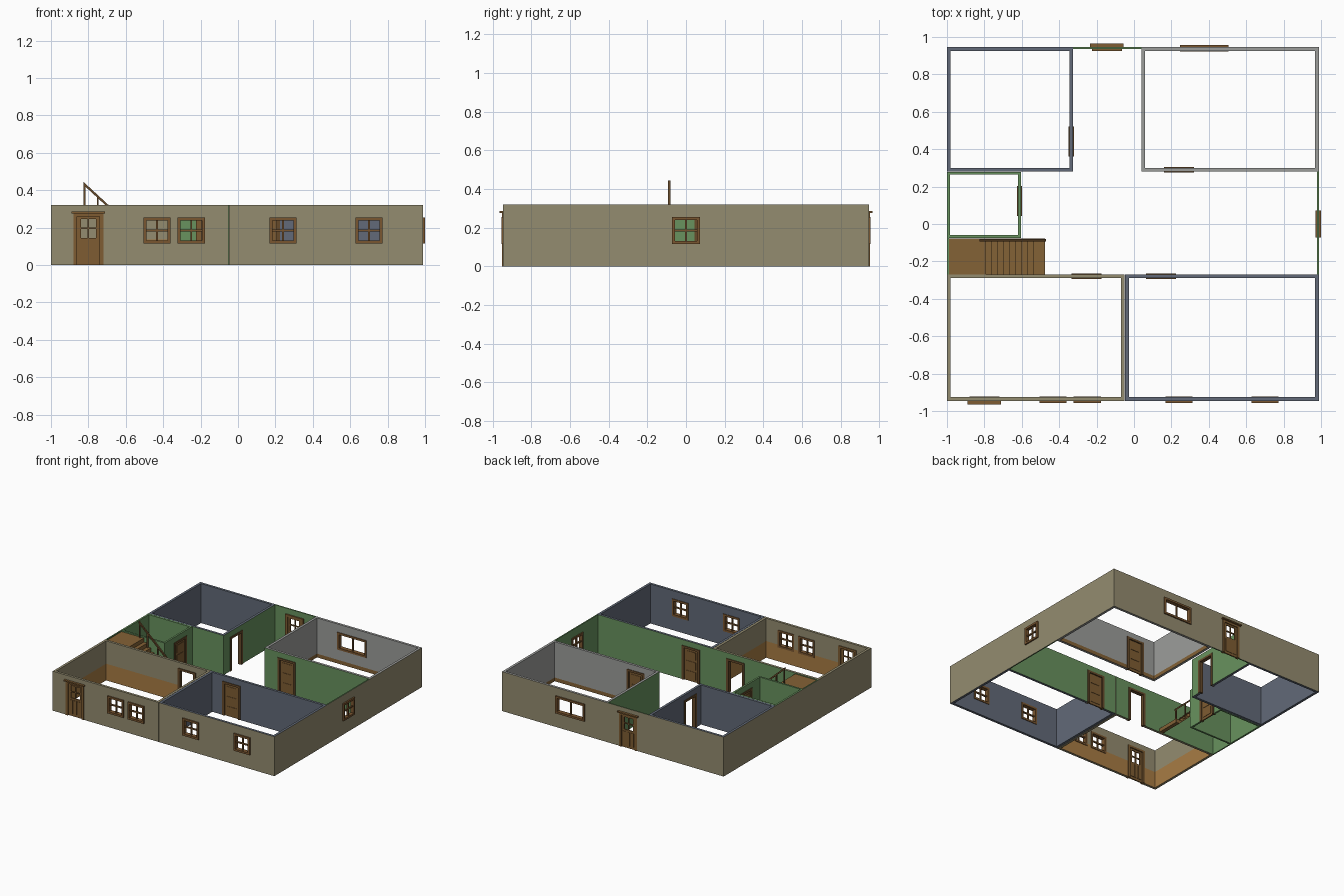
import bpy, bmesh, math

if "Cube" in bpy.data.objects:
    bpy.data.objects.remove(bpy.data.objects["Cube"])


def material(name, r, g, b):
    lin = [((c / 255 + 0.055) / 1.055) ** 2.4 for c in (r, g, b)]
    m = bpy.data.materials.new(name)
    m.diffuse_color = (*lin, 1)
    m.use_nodes = True
    m.node_tree.nodes["Principled BSDF"].inputs["Base Color"].default_value = m.diffuse_color
    return m


KHAKI = material("khaki plaster", 148, 140, 112)
GREEN = material("green paint", 104, 146, 94)
SLATE = material("slate blue paint", 98, 106, 120)
GREY = material("light grey paint", 156, 157, 155)
OAK = material("oak wainscot", 168, 124, 68)
STAIR = material("stair wood", 132, 98, 54)
TRIM = material("window trim brown", 122, 86, 48)
DOOR = material("door wood", 126, 92, 50)
FRAME = material("dark frame brown", 102, 74, 42)

H = 0.32  # wall height


def finish(name, bm, mats):
    bmesh.ops.recalc_face_normals(bm, faces=bm.faces[:])
    me = bpy.data.meshes.new(name)
    bm.to_mesh(me)
    bm.free()
    for m in mats:
        me.materials.append(m)
    ob = bpy.data.objects.new(name, me)
    bpy.context.collection.objects.link(ob)
    return ob


def place(axis, u, n, z):
    """u runs along the wall, n across it."""
    return (u, n, z) if axis == 'x' else (n, u, z)


def bars(name, axis, boxes, mat):
    """One object made of boxes (u0, u1, n0, n1, z0, z1)."""
    bm = bmesh.new()
    for u0, u1, n0, n1, z0, z1 in boxes:
        v = [bm.verts.new(place(axis, u, n, z)) for u in (u0, u1) for n in (n0, n1) for z in (z0, z1)]
        for f in ((0, 1, 3, 2), (4, 5, 7, 6), (0, 1, 5, 4), (2, 3, 7, 6), (0, 2, 6, 4), (1, 3, 7, 5)):
            bm.faces.new([v[i] for i in f])
    return finish(name, bm, [mat])


def wall(name, axis, n0, n1, u0, u1, neg, pos, top, holes=(), band=None, caps=None):
    """Wall with openings (u0, u1, z0, z1); each side has its own colour, band = (colour, height, side)."""
    us = sorted({u0, u1, *[h[0] for h in holes], *[h[1] for h in holes]})
    zs = sorted({0, H, *[h[2] for h in holes], *[h[3] for h in holes], *([band[1]] if band else [])})
    caps = caps or (top, top)
    mats = []
    bm, cache = bmesh.new(), {}

    def solid(i, k):
        if not (0 <= i < len(us) - 1 and 0 <= k < len(zs) - 1):
            return False
        u, z = (us[i] + us[i + 1]) / 2, (zs[k] + zs[k + 1]) / 2
        return not any(h[0] < u < h[1] and h[2] < z < h[3] for h in holes)

    def quad(pts, mat):
        vs = []
        for p in pts:
            if p not in cache:
                cache[p] = bm.verts.new(place(axis, *p))
            vs.append(cache[p])
        if mat not in mats:
            mats.append(mat)
        bm.faces.new(vs).material_index = mats.index(mat)

    for i in range(len(us) - 1):
        for k in range(len(zs) - 1):
            if not solid(i, k):
                continue
            a, b, c, d = us[i], us[i + 1], zs[k], zs[k + 1]
            for side, n, mat in ((-1, n0, neg), (1, n1, pos)):
                if band and side == band[2] and d <= band[1]:
                    mat = band[0]
                quad([(a, n, c), (b, n, c), (b, n, d), (a, n, d)], mat)
            for u, j, cap in ((a, i - 1, caps[0]), (b, i + 1, caps[1])):
                if not solid(j, k):
                    quad([(u, n0, c), (u, n1, c), (u, n1, d), (u, n0, d)],
                         cap if u in (u0, u1) else top)
            for z, j in ((c, k - 1), (d, k + 1)):
                if not solid(i, j):
                    quad([(a, n0, z), (b, n0, z), (b, n1, z), (a, n1, z)], top)
    finish(name, bm, mats)


def room(name, x0, x1, y0, y1, inner, outer, holes={}, band=None, t=0.02):
    """Four walls; outer = colours of south, north, west, east outsides."""
    s, n, w, e = outer
    bd = lambda side: (band[0], band[1], side) if band else None
    g = lambda key: holes.get(key, ())
    wall(name + "_south_wall", 'x', y0, y0 + t, x0, x1, s, inner, inner, g('s'), bd(1), (w, e))
    wall(name + "_north_wall", 'x', y1 - t, y1, x0, x1, inner, n, inner, g('n'), bd(-1), (w, e))
    wall(name + "_west_wall", 'y', x0, x0 + t, y0 + t, y1 - t, w, inner, inner, g('w'), bd(1))
    wall(name + "_east_wall", 'y', x1 - t, x1, y0 + t, y1 - t, inner, e, inner, g('e'), bd(-1))


def win_hole(c, w=0.145):
    return (c - w / 2 + 0.01, c + w / 2 - 0.01, 0.125, 0.245)


def door_hole(c):
    return (c - 0.07, c + 0.07, 0, 0.265)


def window(name, axis, c, n0, n1, w=0.145, cross=True):
    a, b, z0, z1, f, m = c - w / 2, c + w / 2, 0.115, 0.255, 0.016, 0.005
    nm = (n0 + n1) / 2
    boxes = [(a, a + f, n0, n1, z0, z1), (b - f, b, n0, n1, z0, z1),
             (a + f, b - f, n0, n1, z0, z0 + f), (a + f, b - f, n0, n1, z1 - f, z1),
             (c - m, c + m, nm - 0.006, nm + 0.006, z0 + f, z1 - f)]
    if cross:
        boxes += [(a + f, b - f, nm - 0.006, nm + 0.006, 0.18, 0.19)]
    bars(name, axis, boxes, TRIM)


def door(name, axis, c, n0, n1, kind, outside=None):
    """kind: open (frame only), closed (panelled leaf) or glazed (four open panes)."""
    a, b = n0 - 0.005, n1 + 0.005
    boxes = [(c - 0.08, c - 0.06, a, b, 0, 0.275), (c + 0.06, c + 0.08, a, b, 0, 0.275),
             (c - 0.06, c + 0.06, a, b, 0.258, 0.275)]
    if outside:  # projecting head moulding
        boxes.append((c - 0.09, c + 0.09, *sorted((outside, (n0 + n1) / 2)), 0.275, 0.285))
    bars(name + "_frame", axis, boxes, DOOR if outside else FRAME)
    if kind == "open":
        return
    m = (n0 + n1) / 2
    l, p = (m - 0.005, m + 0.005), (m - 0.008, m + 0.008)
    if kind == "closed":
        leaf = [(c - 0.06, c + 0.06, *l, 0, 0.258)]
        leaf += [(c - 0.042, c + 0.042, *p, z, z + 0.06) for z in (0.02, 0.1, 0.18)]
    else:
        leaf = [(c - 0.06, c + 0.06, *l, 0, 0.145), (c - 0.06, c + 0.06, *l, 0.245, 0.258)]
        leaf += [(c + s * 0.05 - 0.01, c + s * 0.05 + 0.01, *l, 0.145, 0.245) for s in (-1, 1)]
        leaf += [(c - 0.004, c + 0.004, *l, 0.145, 0.245), (c - 0.04, c + 0.04, *l, 0.191, 0.199)]
        leaf += [(c + s - 0.013, c + s + 0.013, *p, 0.02, 0.13) for s in (-0.035, 0, 0.035)]
    bars(name + "_leaf", axis, leaf, DOOR)


def prism(name, pts, y0, y1, mat):
    """Profile in x and z, extruded along y."""
    bm = bmesh.new()
    f = bm.faces.new([bm.verts.new((x, y0, z)) for x, z in pts])
    r = bmesh.ops.extrude_face_region(bm, geom=[f])
    bmesh.ops.translate(bm, vec=(0, y1 - y0, 0), verts=[v for v in r['geom'] if isinstance(v, bmesh.types.BMVert)])
    return finish(name, bm, [mat])


L, R, F, B = -1.0, 0.988, -0.946, 0.946  # outer wall lines
SY, NY = -0.27, 0.28                     # hall edges

# rooms
room("front_left_room", L, -0.05, F, SY, KHAKI, (KHAKI, GREEN, KHAKI, KHAKI),
     {'s': [door_hole(-0.8), win_hole(-0.433), win_hole(-0.25)], 'n': [door_hole(-0.255)]}, (OAK, 0.135))
room("front_right_room", -0.048, R, F, SY, SLATE, (KHAKI, GREEN, SLATE, KHAKI),
     {'s': [win_hole(0.24), win_hole(0.7)], 'n': [door_hole(0.145)]})
room("back_left_room", L, -0.325, NY, B, SLATE, (GREEN, KHAKI, KHAKI, GREEN), {'e': [door_hole(0.44)]})
room("back_right_room", 0.04, R, NY, B, GREY, (GREEN, KHAKI, GREEN, KHAKI),
     {'n': [win_hole(0.375, 0.26)], 's': [door_hole(0.24)]}, (STAIR, 0.03))
room("closet", L, -0.605, -0.075, NY - 0.001, GREEN, (GREEN, GREEN, KHAKI, GREEN), {'e': [door_hole(0.123)]}, t=0.015)

# hall outer walls
wall("hall_back_wall", 'x', B - 0.01, B, -0.325, 0.04, GREEN, KHAKI, GREEN, [door_hole(-0.145)])
wall("hall_right_wall", 'y', R - 0.01, R, SY, NY, GREEN, KHAKI, GREEN, [win_hole(0)])
wall("stairwell_left_wall", 'y', L, L + 0.01, SY, -0.075, KHAKI, GREEN, GREEN)

# windows
for i, c in enumerate((-0.433, -0.25, 0.24, 0.7)):
    window(f"front_window_{i + 1}", 'x', c, F - 0.01, F + 0.025)
window("back_window", 'x', 0.375, B - 0.025, B + 0.01, 0.26, False)
window("right_window", 'y', 0, R - 0.018, 1.0)

# doors
door("front_door", 'x', -0.8, F, F + 0.02, "glazed", -0.965)
door("back_door", 'x', -0.145, B - 0.015, B, "glazed", 0.965)
door("front_left_doorway", 'x', -0.255, SY - 0.02, SY, "open")
door("front_right_door", 'x', 0.145, SY - 0.02, SY, "closed")
door("back_left_doorway", 'y', 0.44, -0.345, -0.325, "open")
door("back_right_door", 'x', 0.24, NY, NY + 0.02, "closed")
door("closet_door", 'y', 0.123, -0.62, -0.605, "closed")

# stairs: landing, steps with sloping underside
N, X0, X1, TOP = 10, -0.79, -0.475, 0.312
run, rise = (X1 - X0) / N, TOP / N
prof = [(L + 0.01, TOP)]
for i in range(N):
    x = X0 + i * run
    prof += [(x, TOP - i * rise), (x, TOP - (i + 1) * rise)]
prof = prof[:-1] + [(X0 + (N - 1) * run, rise), (X1, rise), (X1, 0), (X1 - run, 0),
                    (X0 - 0.02, TOP - 0.025), (L + 0.01, TOP - 0.025)]
prism("staircase", prof, SY, -0.078, STAIR)

# sloping handrail and posts
slope = (0.125 - 0.44) / 0.34
rail_z = lambda x: 0.44 + slope * (x + 0.82)
prism("handrail", [(-0.826, 0.444), (-0.47, rail_z(-0.47)), (-0.47, rail_z(-0.47) - 0.016), (-0.826, 0.428)],
      -0.093, -0.081, FRAME)
bars("rail_posts", 'x', [(x - 0.005, x + 0.005, -0.091, -0.083, max(0, rail_z(x) - 0.135), rail_z(x) - 0.008)
                         for x in (-0.82, -0.75, -0.66, -0.57, -0.48)], FRAME)
